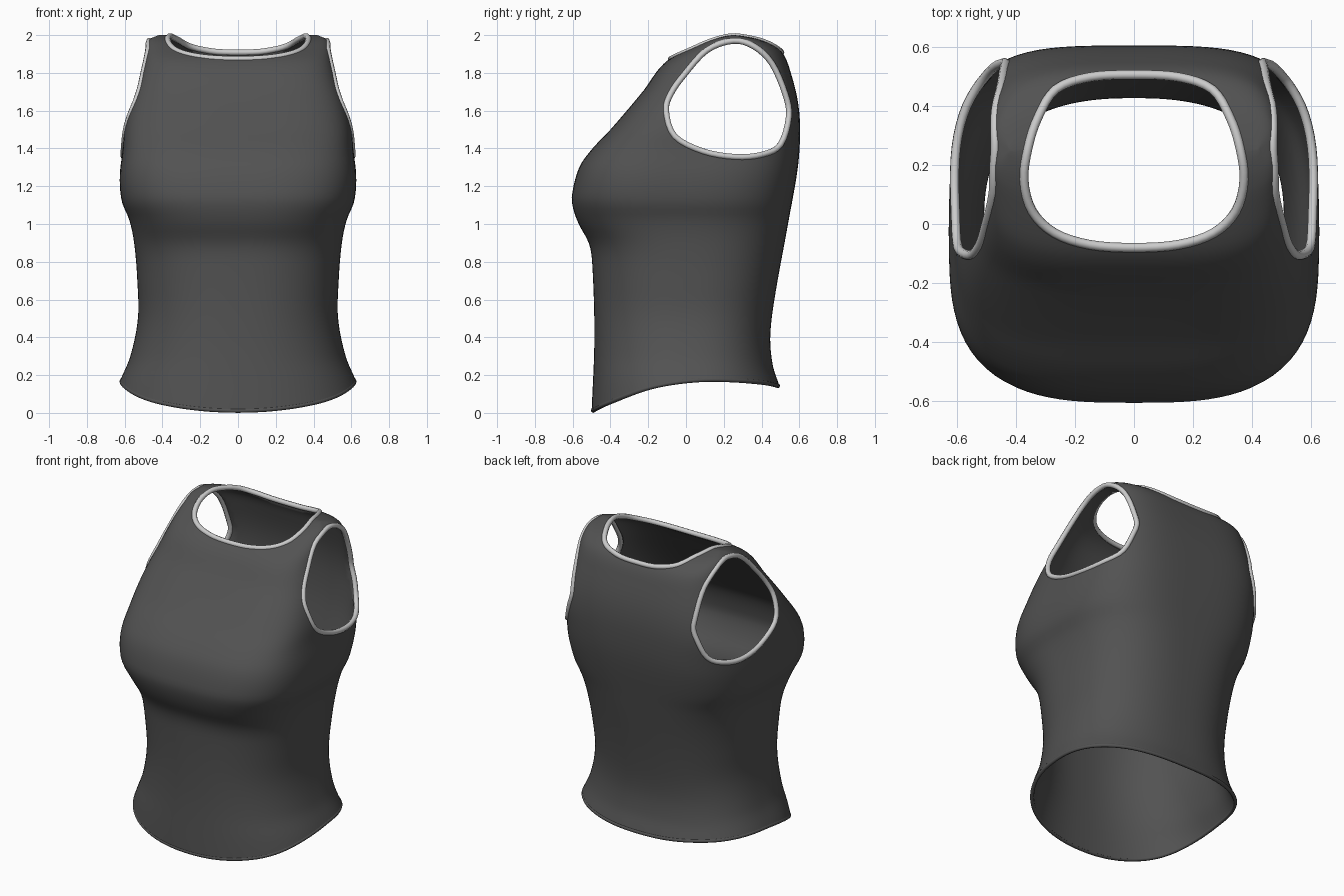
import bpy, math
from mathutils import Vector
from mathutils.bvhtree import BVHTree

if "Cube" in bpy.data.objects:
    bpy.data.objects.remove(bpy.data.objects["Cube"])

SEG = 112


def material(name, g):
    m = bpy.data.materials.new(name)
    m.diffuse_color = (g, g, g, 1)
    m.use_nodes = True
    m.node_tree.nodes["Principled BSDF"].inputs["Base Color"].default_value = m.diffuse_color
    return m


dark, light = material("dark_cloth", 0.085), material("light_trim", 0.6)


def curve(pts):
    """Smooth interpolation through (position, value) pairs."""
    n = len(pts)
    s = []
    for i in range(n):
        a, b = pts[max(i - 1, 0)], pts[min(i + 1, n - 1)]
        s.append((b[1] - a[1]) / (b[0] - a[0]))

    def f(t):
        t = min(max(t, pts[0][0]), pts[-1][0])
        i = 0
        while i < n - 2 and t > pts[i + 1][0]:
            i += 1
        (x0, y0), (x1, y1) = pts[i], pts[i + 1]
        h = x1 - x0
        u = (t - x0) / h
        return (y0 * (1 + 2 * u) * (1 - u) ** 2 + s[i] * h * u * (1 - u) ** 2
                + y1 * u * u * (3 - 2 * u) + s[i + 1] * h * u * u * (u - 1))
    return f


# Body profiles by height: half width, front, back, widest line, squareness
width = curve([(0, .68), (.16, .628), (.3, .57), (.5, .53), (.7, .533), (.9, .55), (1.02, .575),
               (1.12, .615), (1.25, .626), (1.4, .61), (1.5, .603), (1.6, .582), (1.72, .545),
               (1.85, .505), (1.95, .482), (1.98, .465), (2, .42)])
front = curve([(0, -.5), (.4, -.485), (.8, -.497), (.9, -.515), (1, -.568), (1.08, -.597), (1.15, -.604),
               (1.3, -.565), (1.4, -.495), (1.5, -.4), (1.7, -.23), (1.86, -.105), (1.95, .06),
               (1.98, .14), (1.995, .2), (2, .24)])
back = curve([(0, .53), (.14, .495), (.25, .46), (.4, .446), (.6, .468), (1, .54), (1.3, .592), (1.5, .604),
              (1.65, .592), (1.8, .555), (1.9, .515), (1.95, .46), (1.98, .385), (1.995, .31), (2, .26)])
middle = curve([(0, .02), (.8, 0), (1.2, -.04), (1.5, .08), (1.8, .19), (2, .25)])
sq_front = curve([(0, 2.3), (.8, 2.5), (1.15, 3.1), (1.6, 3.7), (2, 4)])
sq_back = curve([(0, 2.4), (.8, 2.6), (1.4, 3.6), (2, 4)])
hem_z = curve([(-1, .012), (-.8, .055), (-.4, .135), (0, .17), (.4, .175), (.8, .16), (1, .143)])


def body_point(level, a):
    c, s = math.cos(a), math.sin(a)
    z = level + hem_z(s) * max(0, 1 - level / .9)
    n = sq_front(z) if s < 0 else sq_back(z)
    r = (abs(c) ** n + abs(s) ** n) ** (-1 / n)
    m = middle(z)
    depth = m - front(z) if s < 0 else back(z) - m
    return Vector((width(z) * c * r, m + depth * s * r, z))


def add_mesh(name, verts, faces, mat=None):
    me = bpy.data.meshes.new(name)
    me.from_pydata(verts, [], faces)
    me.update()
    ob = bpy.data.objects.new(name, me)
    bpy.context.collection.objects.link(ob)
    if mat:
        me.materials.append(mat)
    return ob


def activate(ob):
    bpy.ops.object.select_all(action='DESELECT')
    ob.select_set(True)
    bpy.context.view_layer.objects.active = ob


# Closed torso skin, open at the hem
levels = [i * 1.8 / 60 for i in range(60)] + [1.8 + .16 * i / 10 for i in range(10)] \
    + [1.96, 1.968, 1.975, 1.981, 1.986, 1.99, 1.994, 1.997, 2]
verts = [body_point(l, 2 * math.pi * j / SEG) for l in levels for j in range(SEG)]
faces = []
for i in range(len(levels) - 1):
    for j in range(SEG):
        k = (j + 1) % SEG
        faces.append((i * SEG + j, i * SEG + k, (i + 1) * SEG + k, (i + 1) * SEG + j))
faces.append([(len(levels) - 1) * SEG + j for j in range(SEG)])
skin = BVHTree.FromPolygons(verts, faces)
body = add_mesh("tank_top_body", verts, faces, dark)


def loop(pts, steps=4):
    """Closed smooth 2D loop through the points."""
    n, out = len(pts), []
    for i in range(n):
        p = [Vector(pts[(i + k) % n]) for k in (-1, 0, 1, 2)]
        for q in range(steps):
            t = q / steps
            out.append(.5 * (2 * p[1] + (p[2] - p[0]) * t + (2 * p[0] - 5 * p[1] + 4 * p[2] - p[3]) * t * t
                             + (3 * p[1] - p[0] - 3 * p[2] + p[3]) * t ** 3))
    return out


def project(pts, direction):
    """Drop points onto the skin from outside."""
    d = Vector(direction)
    return [skin.ray_cast(Vector(p), d)[0] or skin.find_nearest(Vector(p))[0] for p in pts]


def cutter(name, ring, d):
    d = Vector(d)
    n = len(ring)
    inner = [p + d * .07 for p in ring]
    outer = [p - d * .6 for p in ring]
    mid = sum(ring, Vector()) / n
    vs = inner + outer + [mid + d * .07, mid - d * .6]
    fs = []
    for j in range(n):
        k = (j + 1) % n
        fs += [(j, k, n + k, n + j), (k, j, 2 * n), (n + j, n + k, 2 * n + 1)]
    ob = add_mesh(name, vs, fs)
    activate(ob)
    bpy.ops.object.mode_set(mode='EDIT')
    bpy.ops.mesh.select_all(action='SELECT')
    bpy.ops.mesh.normals_make_consistent(inside=False)
    bpy.ops.object.mode_set(mode='OBJECT')
    ob.hide_render = True
    return ob


def tube(name, ring, radius, mat):
    cu = bpy.data.curves.new(name, 'CURVE')
    cu.dimensions = '3D'
    cu.bevel_depth, cu.bevel_resolution = radius, 2
    sp = cu.splines.new('POLY')
    sp.points.add(len(ring) - 1)
    for pt, p in zip(sp.points, ring):
        pt.co = (*p, 1)
    sp.use_cyclic_u = True
    cu.materials.append(mat)
    ob = bpy.data.objects.new(name, cu)
    bpy.context.collection.objects.link(ob)
    activate(ob)
    bpy.ops.object.convert(target='MESH')
    bpy.ops.object.shade_smooth_by_angle(angle=math.radians(60))


# Opening outlines: armhole in (y, z), half neckline in (x, y)
arm = loop([(.25, 1.97), (.36, 1.94), (.455, 1.85), (.525, 1.69), (.545, 1.57), (.5, 1.42), (.4, 1.367),
            (.26, 1.355), (.09, 1.385), (-.06, 1.465), (-.105, 1.6), (-.08, 1.69), (-.01, 1.79), (.11, 1.92)])
half = [(.15, -.07), (.27, -.03), (.345, .045), (.372, .15), (.358, .26), (.325, .36), (.265, .455), (.15, .497)]
neck = loop([(0, -.08)] + half + [(0, .505)] + [(-x, y) for x, y in reversed(half)])

openings = [("neck", project([(p.x, p.y, 3) for p in neck], (0, 0, -1)), (0, 0, -1))]
for side, s in (("right", 1), ("left", -1)):
    openings.append((side + "_armhole", project([(2 * s, p.x, p.y) for p in arm], (-s, 0, 0)), (-s, 0, 0)))

# Cloth thickness, then cut the openings and bind their edges
sol = body.modifiers.new("thickness", 'SOLIDIFY')
sol.thickness, sol.offset = .02, -1
activate(body)
bpy.ops.object.modifier_apply(modifier=sol.name)
for name, ring, d in openings:
    cut = cutter(name + "_cutter", ring, d)
    mod = body.modifiers.new(name, 'BOOLEAN')
    mod.operation, mod.solver, mod.object = 'DIFFERENCE', 'EXACT', cut
    activate(body)
    bpy.ops.object.modifier_apply(modifier=mod.name)
    bpy.data.objects.remove(cut)
    tube(name + "_trim", [p + Vector(d) * .005 for p in ring], .016, light)
activate(body)
bpy.ops.object.shade_smooth_by_angle(angle=math.radians(50))

# Rolled hem
tube("hem_roll", [v + Vector((-v.x, -v.y, 0)) * .016 for v in verts[:SEG]], .012, dark)
